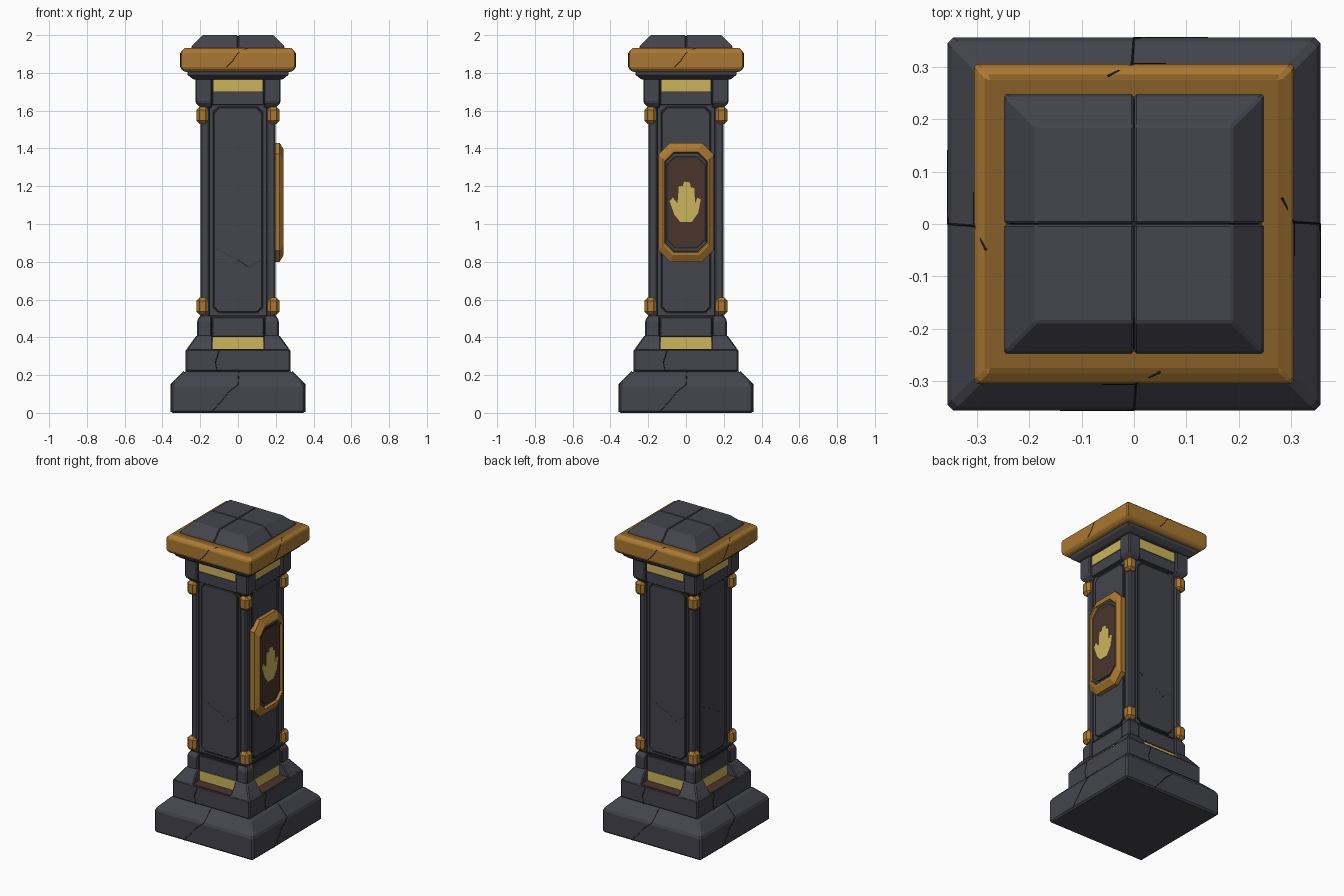
import bpy
import bmesh
from math import pi
from mathutils import Matrix

old = bpy.data.objects.get("Cube")
if old:
    bpy.data.objects.remove(old, do_unlink=True)


def material(name, rgb, rough=0.8):
    m = bpy.data.materials.new(name)
    m.use_nodes = True
    m.diffuse_color = (*rgb, 1)
    bsdf = m.node_tree.nodes["Principled BSDF"]
    bsdf.inputs["Base Color"].default_value = (*rgb, 1)
    bsdf.inputs["Roughness"].default_value = rough
    return m


STONE = material("slate stone", (0.058, 0.058, 0.075))
SEAM = material("dark seam", (0.016, 0.016, 0.021))
GOLD = material("old gold", (0.40, 0.19, 0.032))
DARK_GOLD = material("shaded gold", (0.24, 0.115, 0.02))
YELLOW = material("pale yellow", (0.60, 0.46, 0.11))
BROWN = material("dark brown", (0.068, 0.036, 0.026))


def loft(name, rings, mat, bevel=0.0, turn=0, mirror=False):
    """Skin a list of matching point rings and cap both ends."""
    bm = bmesh.new()
    loops = [[bm.verts.new(p) for p in ring] for ring in rings]
    n = len(loops[0])
    for a, b in zip(loops, loops[1:]):
        for i in range(n):
            j = (i + 1) % n
            bm.faces.new((a[i], a[j], b[j], b[i]))
    bm.faces.new(loops[0][::-1])
    bm.faces.new(loops[-1])
    bm.transform(Matrix.Rotation(turn * pi / 2, 4, "Z"))
    bmesh.ops.recalc_face_normals(bm, faces=bm.faces)
    mesh = bpy.data.meshes.new(name)
    bm.to_mesh(mesh)
    bm.free()
    mesh.materials.append(mat)
    ob = bpy.data.objects.new(name, mesh)
    bpy.context.collection.objects.link(ob)
    if bevel:
        mod = ob.modifiers.new("chamfer", "BEVEL")
        mod.width, mod.segments, mod.angle_limit = bevel, 1, 0.4
    if mirror:
        mod = ob.modifiers.new("four corners", "MIRROR")
        mod.use_axis = (True, True, False)
        mod.use_mirror_merge = False
    return ob


def block(name, profile, mat, bevel=0.006):
    """Centred square tier from (half width, height) pairs."""
    rings = [[(-h, -h, z), (h, -h, z), (h, h, z), (-h, h, z)] for h, z in profile]
    return loft(name, rings, mat, bevel)


def corners(name, inner, profile, mat, bevel=0.006):
    """One square corner piece, mirrored to all four corners."""
    rings = [[(inner, inner, z), (h, inner, z), (h, h, z), (inner, h, z)]
             for h, z in profile]
    return loft(name, rings, mat, bevel, mirror=True)


def octagon(w, z0, z1, cut, depth):
    """Upright rectangle with cut corners, facing the front."""
    return [(x, -depth, z) for x, z in (
        (-w + cut, z0), (w - cut, z0), (w, z0 + cut), (w, z1 - cut),
        (w - cut, z1), (-w + cut, z1), (-w, z1 - cut), (-w, z0 + cut))]


def panel(name, w, z0, z1, cut, back, front, mat, bevel=0.0, turn=0):
    rings = [octagon(w, z0, z1, cut, d) for d in (back, front)]
    return loft(name, rings, mat, bevel, turn)


def crack(name, points, turn=0):
    curve = bpy.data.curves.new(name, "CURVE")
    curve.dimensions = "3D"
    curve.bevel_depth, curve.bevel_resolution = 0.002, 0
    line = curve.splines.new("POLY")
    line.points.add(len(points) - 1)
    for p, co in zip(line.points, points):
        p.co = (*co, 1)
    curve.materials.append(SEAM)
    ob = bpy.data.objects.new(name, curve)
    ob.rotation_euler.z = turn * pi / 2
    bpy.context.collection.objects.link(ob)


# Stepped base
block("base_step", [(0.355, 0), (0.355, 0.15), (0.285, 0.22)], STONE, 0.01)
block("middle_step", [(0.277, 0.22), (0.277, 0.335)], STONE)
corners("middle_step_corner", 0.135, [(0.277, 0.33), (0.22, 0.41)], STONE)
block("foot_core", [(0.2, 0.33), (0.2, 0.515)], SEAM, 0)
corners("foot_corner", 0.14, [(0.216, 0.405), (0.216, 0.49), (0.2, 0.515)], STONE)

# Shaft
block("shaft_core", [(0.183, 0.5), (0.183, 1.66)], SEAM, 0)
corners("shaft_edge", 0.152, [(0.198, 0.5), (0.198, 1.65)], STONE, 0.008)
corners("lower_stud", 0.155, [(0.221, 0.52), (0.221, 0.61)], GOLD, 0.017)
corners("upper_stud", 0.155, [(0.221, 1.53), (0.221, 1.62)], GOLD, 0.017)

# Capital
block("capital_core", [(0.207, 1.64), (0.207, 1.78)], SEAM, 0)
corners("capital_corner", 0.138,
        [(0.2, 1.615), (0.226, 1.645), (0.226, 1.78)], STONE)
block("capital_plate", [(0.236, 1.765), (0.268, 1.79), (0.268, 1.82)], STONE, 0.004)
slab = block("gold_slab", [(0.285, 1.806), (0.305, 1.826), (0.305, 1.91),
                           (0.28, 1.932), (0.24, 1.932)], GOLD, 0.006)
slab.data.materials.append(DARK_GOLD)
for face in slab.data.polygons:
    if face.normal.z > 0.95:
        face.material_index = 1

# Cap of four fitted stones
block("cap_core", [(0.24, 1.92), (0.236, 1.94), (0.18, 1.994)], SEAM, 0)
corners("cap_stone", 0.001, [(0.248, 1.925), (0.246, 1.94), (0.187, 2.0)], STONE, 0.004)

# Details repeated on the four sides
for t in range(4):
    panel("shaft_border", 0.147, 0.51, 1.64, 0.002, 0.17, 0.187, STONE, 0, t)
    panel("panel_outline", 0.134, 0.525, 1.625, 0.03, 0.18, 0.189, SEAM, 0, t)
    panel("shaft_panel", 0.128, 0.533, 1.617, 0.028, 0.18, 0.194, STONE, 0.004, t)
    panel("foot_infill", 0.135, 0.405, 0.5, 0.002, 0.19, 0.207, STONE, 0.004, t)
    panel("foot_strip", 0.135, 0.337, 0.402, 0.001, 0.198, 0.205, YELLOW, 0, t)
    panel("notch_floor", 0.134, 0.331, 0.338, 0.001, 0.198, 0.273, BROWN, 0, t)
    panel("capital_infill", 0.134, 1.63, 1.7, 0.002, 0.18, 0.211, STONE, 0.004, t)
    panel("capital_strip", 0.131, 1.702, 1.768, 0.001, 0.2, 0.213, YELLOW, 0, t)
    crack("base_crack", [(0.005, -0.286, 0.22), (0, -0.355, 0.15),
                         (-0.05, -0.355, 0.11), (-0.09, -0.355, 0.06),
                         (-0.14, -0.355, 0.005)], t)
    crack("step_crack", [(-0.1, -0.277, 0.33), (-0.12, -0.277, 0.27),
                         (-0.11, -0.277, 0.22)], t)
    crack("slab_crack", [(0.05, -0.282, 1.931), (0, -0.305, 1.905),
                         (-0.03, -0.305, 1.86), (-0.06, -0.305, 1.83)], t)
    if t != 1:
        crack("panel_crack", [(-0.12, -0.193, 0.87), (0, -0.193, 0.81),
                              (0.06, -0.193, 0.77), (0.12, -0.193, 0.81)], t)

# Plaque on the left side
SIDE = 1
loft("plaque_frame", [octagon(0.145, 0.8, 1.43, 0.06, 0.18),
                      octagon(0.145, 0.8, 1.43, 0.06, 0.22),
                      octagon(0.122, 0.836, 1.394, 0.052, 0.242),
                      octagon(0.113, 0.85, 1.38, 0.048, 0.242),
                      octagon(0.109, 0.856, 1.374, 0.046, 0.22)], GOLD, 0, SIDE)
panel("plaque_rim", 0.11, 0.855, 1.375, 0.046, 0.21, 0.228, STONE, 0.003, SIDE)
panel("plaque_groove", 0.102, 0.87, 1.36, 0.043, 0.22, 0.2295, SEAM, 0, SIDE)
panel("plaque_face", 0.097, 0.878, 1.352, 0.041, 0.225, 0.231, BROWN, 0, SIDE)

# Hand emblem
hand = [(-0.03, 1.01), (0.03, 1.01), (0.065, 1.06), (0.078, 1.13), (0.06, 1.14),
        (0.048, 1.11), (0.044, 1.19), (0.026, 1.195), (0.02, 1.22), (-0.01, 1.225),
        (-0.018, 1.2), (-0.038, 1.2), (-0.045, 1.11), (-0.07, 1.14),
        (-0.087, 1.12), (-0.062, 1.05)]
loft("hand_emblem", [[(x, -d, z) for x, z in hand] for d in (0.229, 0.234)],
     YELLOW, 0, SIDE)
